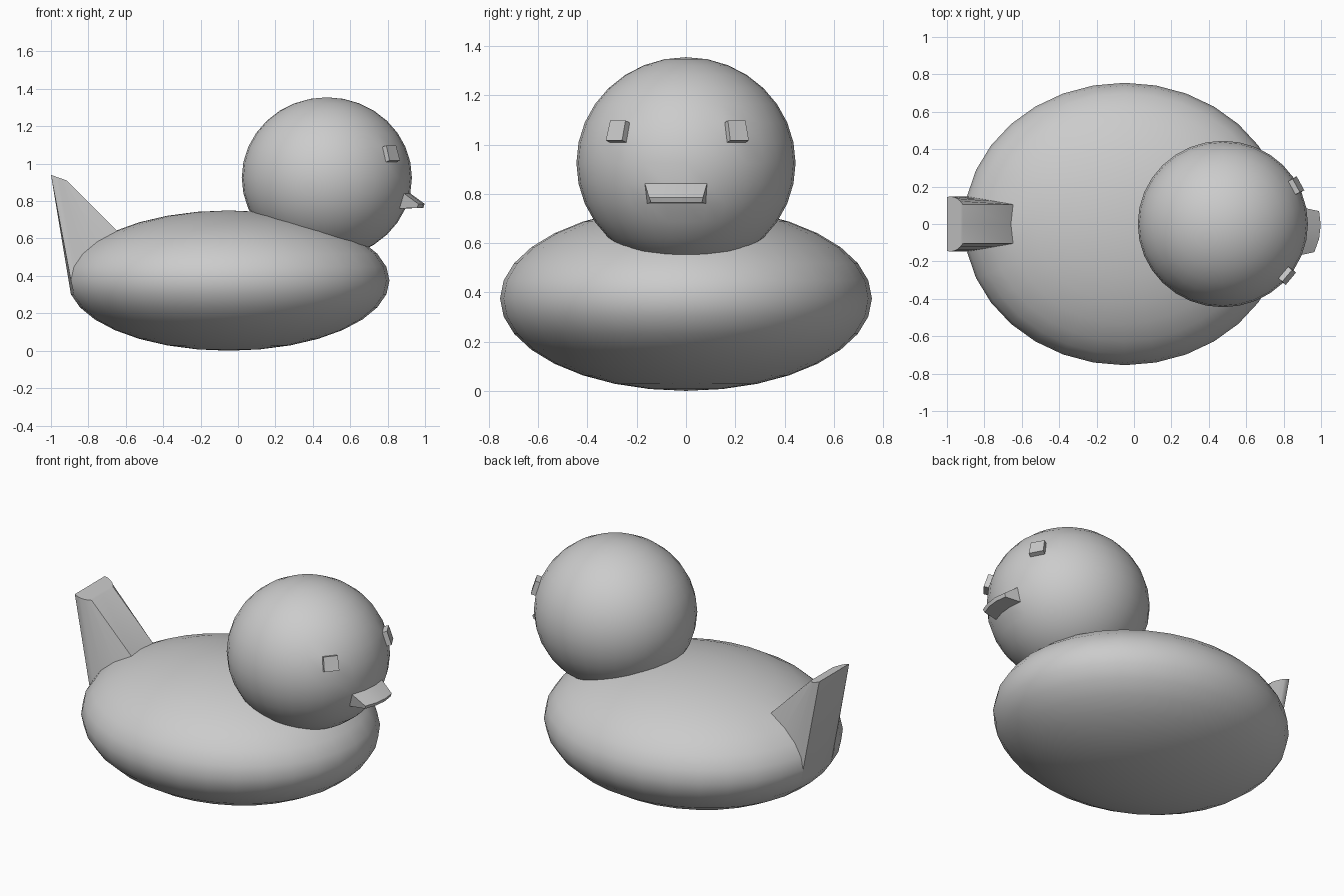
import bpy, bmesh
from math import atan2, asin, degrees

if "Cube" in bpy.data.objects:
    bpy.data.objects.remove(bpy.data.objects["Cube"])


def sphere():
    bm = bmesh.new()
    bmesh.ops.create_uvsphere(bm, u_segments=32, v_segments=16, radius=1)
    return bm


def patch(bm, az0, az1, lat0, lat1):
    """Faces of the unit sphere whose centres lie in an azimuth / latitude window."""
    found = []
    for f in bm.faces:
        c = f.calc_center_median()
        az = degrees(atan2(c.y, c.x)) % 360
        if az > az1:
            az -= 360
        lat = degrees(asin(c.z / c.length))
        if az0 < az < az1 and lat0 < lat < lat1:
            found.append(f)
    return found


def shape(bm, size, centre):
    for v in bm.verts:
        v.co = [c * s + o for c, s, o in zip(v.co, size, centre)]
    bm.normal_update()


def extrude(bm, faces):
    """Extrude a region and return its new vertices."""
    res = bmesh.ops.extrude_face_region(bm, geom=faces)["geom"]
    old = [f for f in faces if f.is_valid]
    if old:
        bmesh.ops.delete(bm, geom=old, context='FACES')
    return [g for g in res if isinstance(g, bmesh.types.BMVert)]


def finish(bm, name):
    bmesh.ops.recalc_face_normals(bm, faces=bm.faces)
    me = bpy.data.meshes.new(name)
    bm.to_mesh(me)
    bm.free()
    ob = bpy.data.objects.new(name, me)
    bpy.context.collection.objects.link(ob)
    bpy.ops.object.select_all(action='DESELECT')
    ob.select_set(True)
    bpy.context.view_layer.objects.active = ob
    bpy.ops.object.shade_smooth_by_angle()


# Body with the tail pulled out of its rear faces
body = sphere()
tail = patch(body, 168, 192, -12, 46)
shape(body, (0.86, 0.755, 0.375), (-0.05, 0, 0.375))
for v in extrude(body, tail):
    t = (v.co.z - 0.302) / (0.64 - 0.302)
    v.co.x = -1.0 + 0.085 * t
    v.co.z = 0.94 - 0.03 * t
finish(body, "body")

# Head with eyes and beak raised from its faces
head = sphere()
eyes = [patch(head, -45, -33.7, 11, 23), patch(head, 22.4, 33.8, 11, 23)]
beak = patch(head, -22.6, 11.3, -23, -11)
shape(head, (0.455, 0.445, 0.43), (0.475, 0, 0.925))
for eye in eyes:
    n = eye[0].normal.copy()
    for v in extrude(head, eye):
        v.co += n * 0.028
for v in extrude(head, beak):
    upper = v.co.z > 0.8
    v.co.x += 0.077 if upper else 0.095
    v.co.y = -0.0385 + (v.co.y + 0.0385) * 0.87
    v.co.z = 0.785 if upper else 0.764
finish(head, "head")
